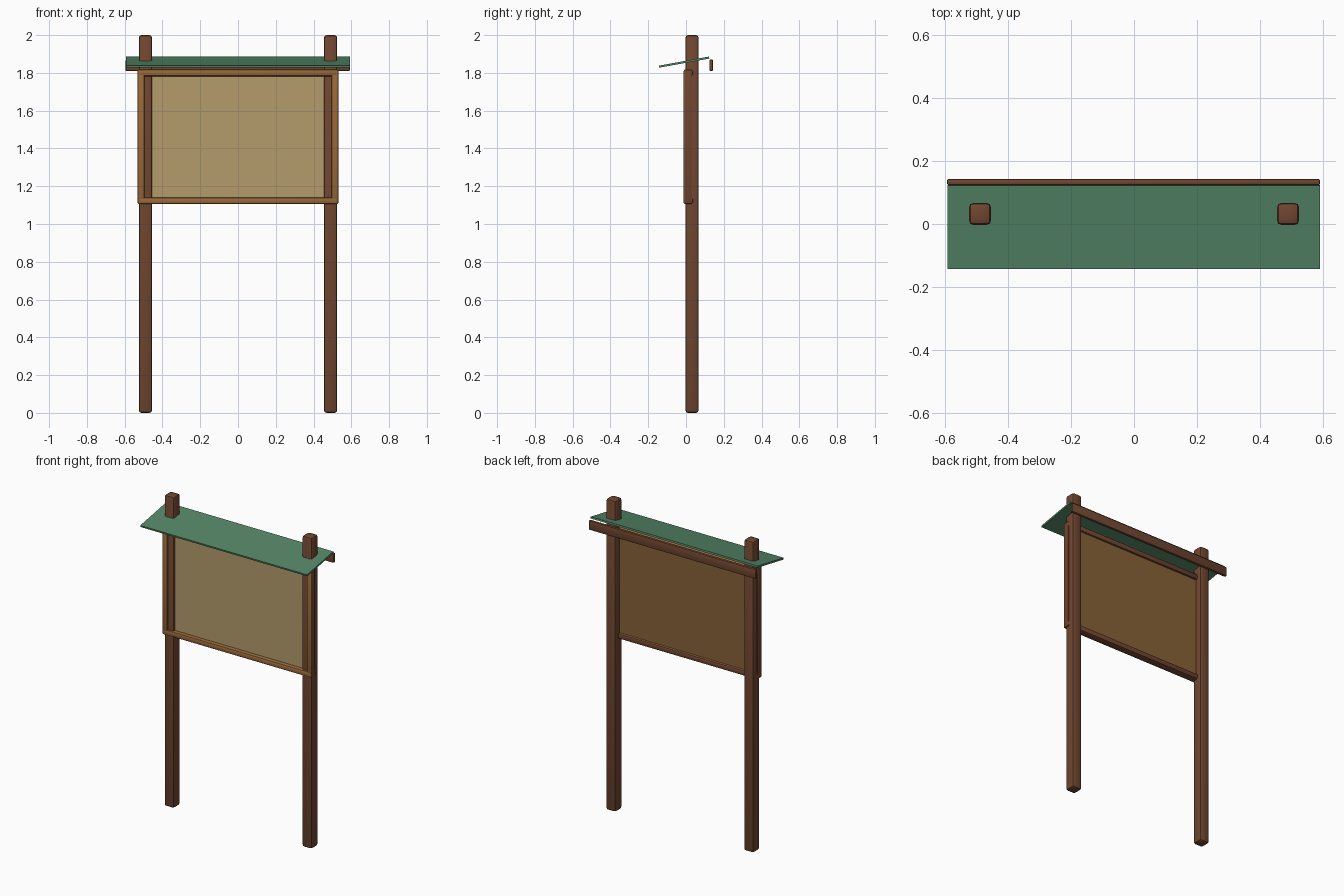
import bpy
import math

if "Cube" in bpy.data.objects:
    bpy.data.objects.remove(bpy.data.objects["Cube"], do_unlink=True)


def material(name, *rgb):
    linear = [((c / 255 + 0.055) / 1.055) ** 2.4 for c in rgb] + [1.0]
    mat = bpy.data.materials.new(name)
    mat.use_nodes = True
    mat.diffuse_color = linear
    mat.node_tree.nodes["Principled BSDF"].inputs["Base Color"].default_value = linear
    return mat


dark_wood = material("dark wood", 112, 70, 48)
light_wood = material("light wood", 152, 105, 58)
pin_board = material("pin board", 180, 156, 108)
plywood = material("plywood", 136, 98, 56)
roof_green = material("roof green", 84, 134, 103)


def box(name, xs, ys, zs, mats, bevel=0.0, segments=2, tilt=0.0, rule=None):
    """Box between the given limits, with rounded edges; rule picks each face's material."""
    limits = (xs, ys, zs)
    bpy.ops.mesh.primitive_cube_add(size=1, location=[(a + b) / 2 for a, b in limits])
    ob = bpy.context.object
    ob.name = name
    ob.scale = [b - a for a, b in limits]
    bpy.ops.object.transform_apply(location=False, rotation=False, scale=True)
    ob.rotation_euler.x = tilt
    if bevel:
        mod = ob.modifiers.new("rounded edges", "BEVEL")
        mod.width, mod.segments = bevel, segments
        bpy.ops.object.modifier_apply(modifier=mod.name)
    for mat in mats:
        ob.data.materials.append(mat)
    if rule:
        for face in ob.data.polygons:
            face.material_index = rule(face.normal)
    if bevel:
        bpy.ops.object.shade_smooth_by_angle(angle=math.radians(40))
    return ob


def front_is_light(n):
    return 0 if n.y < -0.3 or n.z > 0.5 else 1


frame_mats = [light_wood, dark_wood]

# Posts and the frame uprights in front of them
for side, s in (("left", 1), ("right", -1)):
    box(side + "_post", sorted((s * 0.455, s * 0.525)), (-0.003, 0.067), (0, 2),
        [dark_wood], 0.014)
    box(side + "_frame_upright", sorted((s * 0.495, s * 0.531)), (-0.012, 0.03),
        (1.106, 1.817), frame_mats, 0.006, rule=front_is_light)

# Frame rails
for name, low in (("bottom_rail", 1.105), ("top_rail", 1.782)):
    box(name, (-0.53, 0.53), (-0.013, 0.038), (low, low + 0.036),
        frame_mats, 0.01, rule=front_is_light)

# Notice panel: pin board in front, plywood behind
box("notice_panel", (-0.46, 0.46), (0.012, 0.026), (1.12, 1.80),
    [pin_board, plywood], rule=lambda n: 0 if n.y < -0.5 else 1)

# Sloping roof and the board along its back edge
box("roof", (-0.594, 0.592), (-0.145, 0.125), (1.8515, 1.8625), [roof_green],
    tilt=math.radians(10.3))
box("roof_back_board", (-0.595, 0.592), (0.124, 0.143), (1.81, 1.87), [dark_wood], 0.005)
